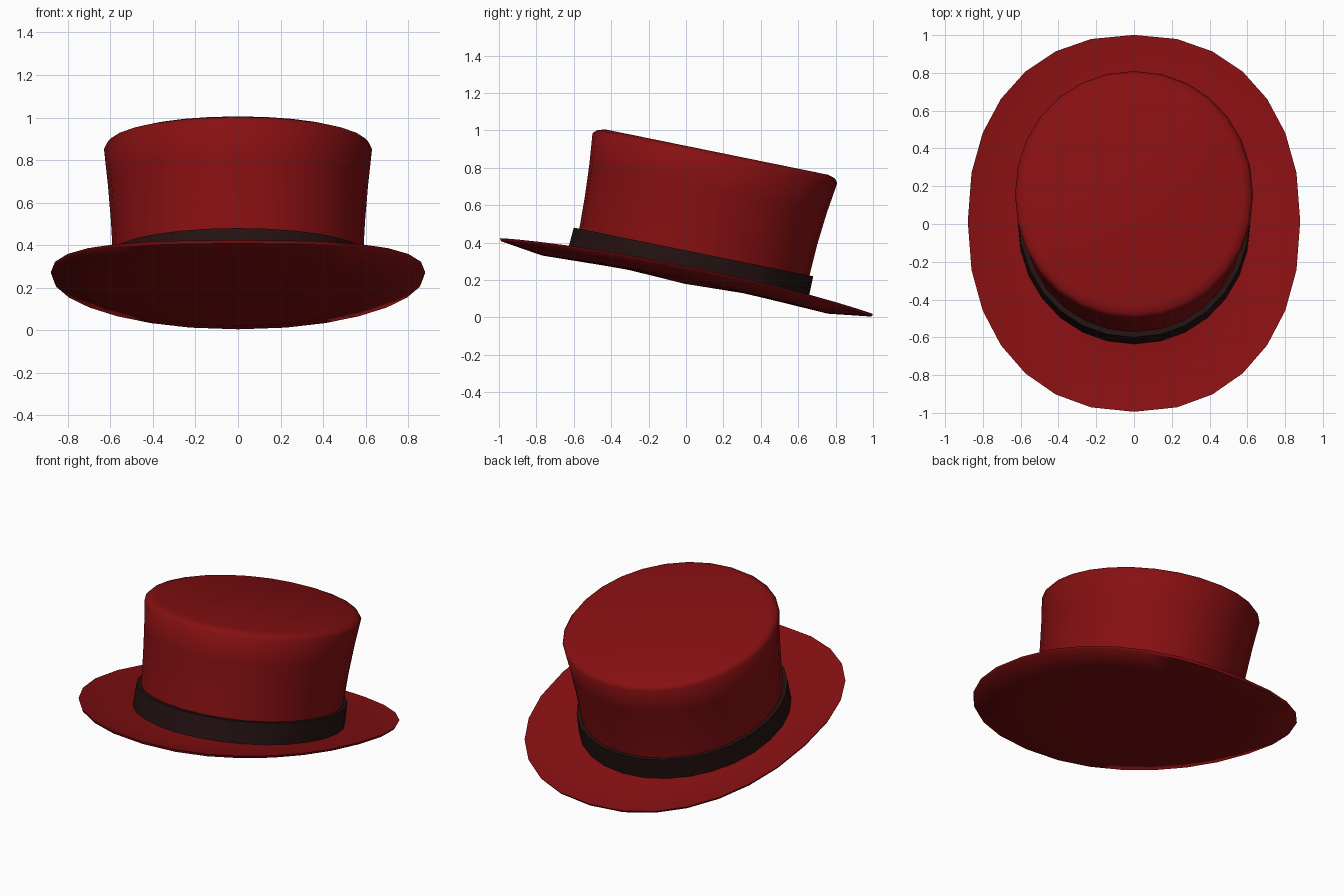
import bpy, bmesh, math
from mathutils import Matrix

if "Cube" in bpy.data.objects:
    bpy.data.objects.remove(bpy.data.objects["Cube"])

SEG = 28
TILT = Matrix.Translation((0, 0, 0.203)) @ Matrix.Rotation(math.radians(-11.5), 4, 'X')


def material(name, rgb):
    m = bpy.data.materials.new(name)
    m.diffuse_color = (*rgb, 1)
    m.use_nodes = True
    m.node_tree.nodes["Principled BSDF"].inputs["Base Color"].default_value = m.diffuse_color
    return m


red = material("deep_red", (0.24, 0.005, 0.006))
black = material("band_black", (0.018, 0.006, 0.006))


def loft(name, rings, mat, n=2.0, tip=None, angle=40):
    """Skin oval rings (rx, ry, centre_y, height, side_curl); tip closes the last ring."""
    bm = bmesh.new()
    loops = []
    for rx, ry, cy, h, curl in rings:
        loop = []
        for i in range(SEG):
            a = 2 * math.pi * i / SEG
            c, s = math.cos(a), math.sin(a)
            x = math.copysign(abs(c) ** (2 / n), c)
            y = math.copysign(abs(s) ** (2 / n), s)
            loop.append(bm.verts.new((rx * x, cy + ry * y, h + curl * x * x)))
        loops.append(loop)
    for lo, hi in zip(loops, loops[1:]):
        for i in range(SEG):
            j = (i + 1) % SEG
            bm.faces.new((lo[i], lo[j], hi[j], hi[i]))
    if tip is not None:
        last = loops[-1]
        v = bm.verts.new((0, rings[-1][2], tip))
        for i in range(SEG):
            bm.faces.new((last[i], last[(i + 1) % SEG], v))
    bm.transform(TILT)
    me = bpy.data.meshes.new(name)
    bm.to_mesh(me)
    bm.free()
    me.materials.append(mat)
    ob = bpy.data.objects.new(name, me)
    bpy.context.collection.objects.link(ob)
    bpy.context.view_layer.objects.active = ob
    ob.select_set(True)
    bpy.ops.object.shade_smooth_by_angle(angle=math.radians(angle))
    ob.select_set(False)
    return ob


# Brim: dished top, thin rim turned up at the sides, closed underside
loft("brim", [
    (0.57, 0.60, 0.01, 0.02, 0.0),
    (0.63, 0.68, 0.005, 0.012, 0.01),
    (0.74, 0.83, 0.0, 0.005, 0.025),
    (0.83, 0.95, 0.0, 0.011, 0.042),
    (0.88, 1.018, 0.0, 0.018, 0.052),
    (0.872, 1.01, 0.0, 0.003, 0.052),
    (0.68, 0.78, 0.0, -0.028, 0.03),
    (0.30, 0.335, 0.0, -0.01, 0.0),
], red, n=2.22, tip=-0.024, angle=50)

# Crown: flared wall, small bevel, flat top
loft("crown", [
    (0.587, 0.622, 0.014, 0.01, 0),
    (0.588, 0.628, 0.015, 0.15, 0),
    (0.597, 0.634, 0.016, 0.32, 0),
    (0.612, 0.648, 0.019, 0.50, 0),
    (0.630, 0.668, 0.022, 0.667, 0),
    (0.613, 0.648, 0.024, 0.688, 0),
    (0.577, 0.609, 0.026, 0.700, 0),
], red, n=2.05, tip=0.70, angle=60)

# Hat band: thin sleeve with a top ledge
loft("hat_band", [
    (0.616, 0.657, 0.005, 0.005, 0),
    (0.612, 0.653, 0.010, 0.152, 0),
    (0.586, 0.622, 0.015, 0.152, 0),
], black, n=2.05)
